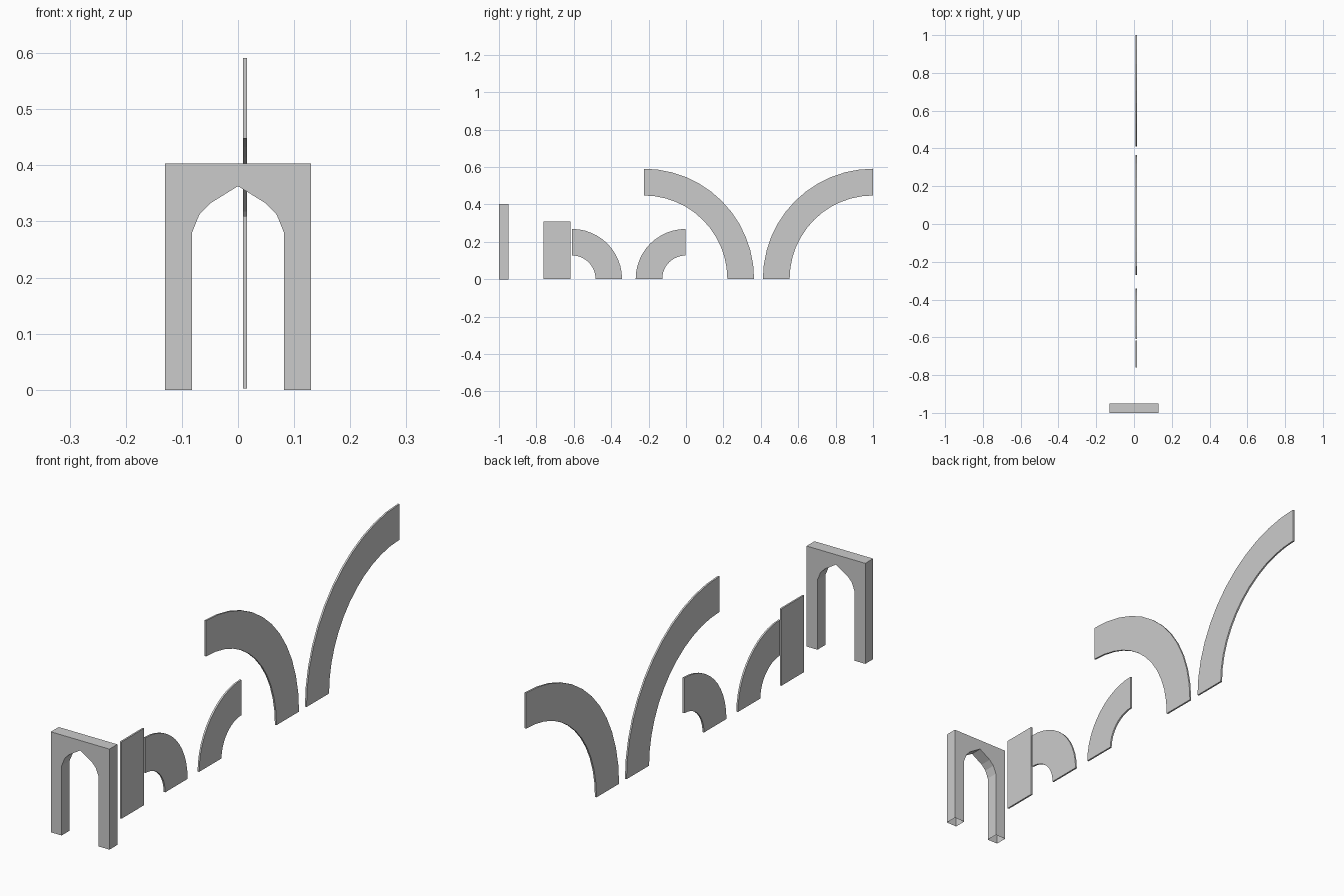
import bpy, bmesh
from math import sin, cos, pi
from mathutils import Vector

if "Cube" in bpy.data.objects:
    bpy.data.objects.remove(bpy.data.objects["Cube"])


def extrude_profile(name, pts, offset, open_bottom=False):
    """Turn a closed planar outline into a solid slab."""
    bm = bmesh.new()
    face = bm.faces.new([bm.verts.new(p) for p in pts])
    res = bmesh.ops.extrude_face_region(bm, geom=[face], use_keep_orig=True)
    moved = [g for g in res["geom"] if isinstance(g, bmesh.types.BMVert)]
    bmesh.ops.translate(bm, verts=moved, vec=Vector(offset))
    bmesh.ops.recalc_face_normals(bm, faces=bm.faces)
    if open_bottom:
        feet = [f for f in bm.faces if all(v.co.z < 1e-5 for v in f.verts)]
        bmesh.ops.delete(bm, geom=feet, context='FACES_ONLY')
    mesh = bpy.data.meshes.new(name)
    bm.to_mesh(mesh)
    bm.free()
    obj = bpy.data.objects.new(name, mesh)
    bpy.context.collection.objects.link(obj)
    return obj


X0, THICK, BASE = 0.009, 0.007, 0.002


def quarter_arch(name, cy, r_in, r_out, side, segs=12):
    """Thin quarter ring rising from the ground to the crown at y = cy."""
    def arc(r):
        return [(X0, cy + side * r * cos(a), BASE + r * sin(a))
                for a in (i * pi / 2 / segs for i in range(segs + 1))]
    return extrude_profile(name, arc(r_out) + arc(r_in)[::-1], (THICK, 0, 0))


# Pointed doorway with hollow feet
half = [(0.13, 0.403), (0.13, 0), (0.082, 0), (0.082, 0.28),
        (0.069, 0.312), (0.05, 0.332)]
outline = half + [(0, 0.363)] + [(-x, z) for x, z in reversed(half)]
extrude_profile("pointed_doorway", [(x, -1, z) for x, z in outline],
                (0, 0.05, 0), open_bottom=True)

# Thin upright panel
extrude_profile("wall_panel", [(X0, -0.761, BASE), (X0, -0.617, BASE),
                               (X0, -0.617, 0.31), (X0, -0.761, 0.31)],
                (THICK, 0, 0))

# Small and large pairs of quarter arches
quarter_arch("small_arch_front", -0.609, 0.125, 0.267, 1)
quarter_arch("small_arch_back", -0.002, 0.125, 0.267, -1)
quarter_arch("large_arch_front", -0.225, 0.446, 0.589, 1)
quarter_arch("large_arch_back", 1.0, 0.446, 0.589, -1)
